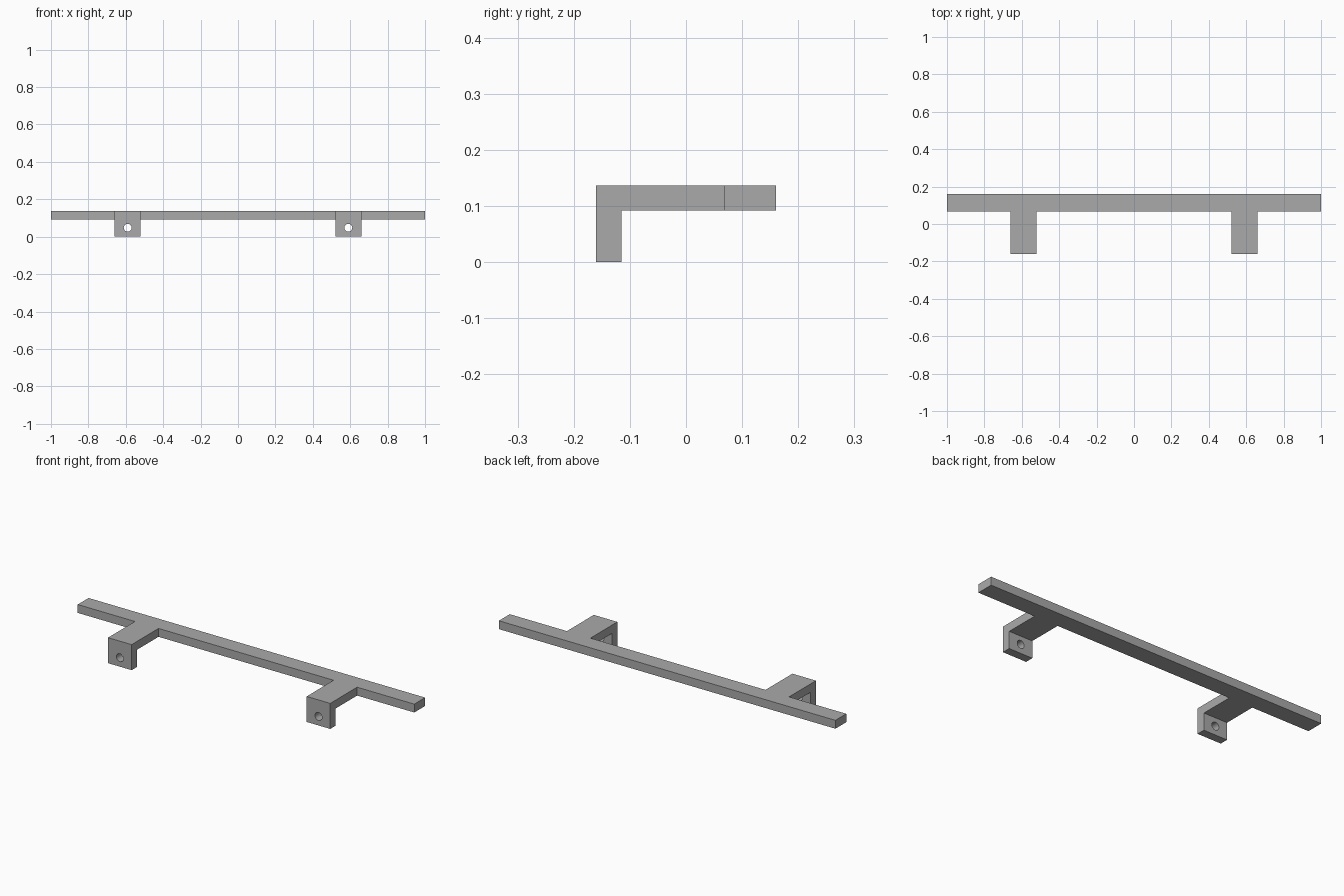
import bpy
import bmesh
from mathutils import Matrix

cube = bpy.data.objects.get("Cube")
if cube:
    bpy.data.objects.remove(cube, do_unlink=True)

# Main dimensions
BACK, FRONT, BAR_FRONT = 0.16, -0.16, 0.068
TOP, THICK = 0.137, 0.045
BRACKET_X, BRACKET_W = 0.59, 0.14
HOLE_Z, HOLE_R = 0.048, 0.021

grey = bpy.data.materials.new("grey metal")
grey.use_nodes = True
colour = (0.4, 0.4, 0.4, 1)
grey.diffuse_color = colour
grey.node_tree.nodes["Principled BSDF"].inputs["Base Color"].default_value = colour


def finish(name, bm):
    bmesh.ops.recalc_face_normals(bm, faces=bm.faces)
    mesh = bpy.data.meshes.new(name)
    bm.to_mesh(mesh)
    bm.free()
    mesh.materials.append(grey)
    obj = bpy.data.objects.new(name, mesh)
    bpy.context.collection.objects.link(obj)
    return obj


def extrude_x(name, profile, x, width):
    """Sweep a (y, z) profile along x, centred on x."""
    bm = bmesh.new()
    face = bm.faces.new([bm.verts.new((x - width / 2, y, z)) for y, z in profile])
    swept = bmesh.ops.extrude_face_region(bm, geom=[face])["geom"]
    verts = [v for v in swept if isinstance(v, bmesh.types.BMVert)]
    bmesh.ops.translate(bm, verts=verts, vec=(width, 0, 0))
    return finish(name, bm)


def hole_cutter(x):
    bm = bmesh.new()
    place = Matrix.Translation((x, FRONT + THICK / 2, HOLE_Z)) @ Matrix.Rotation(1.5707963, 4, "X")
    bmesh.ops.create_cone(bm, cap_ends=True, segments=32, radius1=HOLE_R,
                          radius2=HOLE_R, depth=THICK * 2, matrix=place)
    return finish("hole_cutter", bm)


def combine(target, tool, operation):
    tool.hide_render = True
    mod = target.modifiers.new("combine", "BOOLEAN")
    mod.operation, mod.object, mod.solver = operation, tool, "EXACT"
    bpy.context.view_layer.objects.active = target
    bpy.ops.object.modifier_apply(modifier=mod.name)
    bpy.data.objects.remove(tool, do_unlink=True)


# Long rail
low = TOP - THICK
rail = extrude_x("mounting_rail", [(BAR_FRONT, low), (BACK, low), (BACK, TOP), (BAR_FRONT, TOP)], 0, 2)

# L-shaped brackets, each with a screw hole, fused into the rail
inner, root = FRONT + THICK, (BAR_FRONT + BACK) / 2
bracket_profile = [(FRONT, 0), (inner, 0), (inner, low), (root, low), (root, TOP), (FRONT, TOP)]
for x in (-BRACKET_X, BRACKET_X):
    bracket = extrude_x("bracket", bracket_profile, x, BRACKET_W)
    combine(bracket, hole_cutter(x), "DIFFERENCE")
    combine(rail, bracket, "UNION")

# Smooth hole walls, crisp edges elsewhere
bpy.ops.object.select_all(action="DESELECT")
rail.select_set(True)
bpy.context.view_layer.objects.active = rail
bpy.ops.object.shade_smooth_by_angle()
